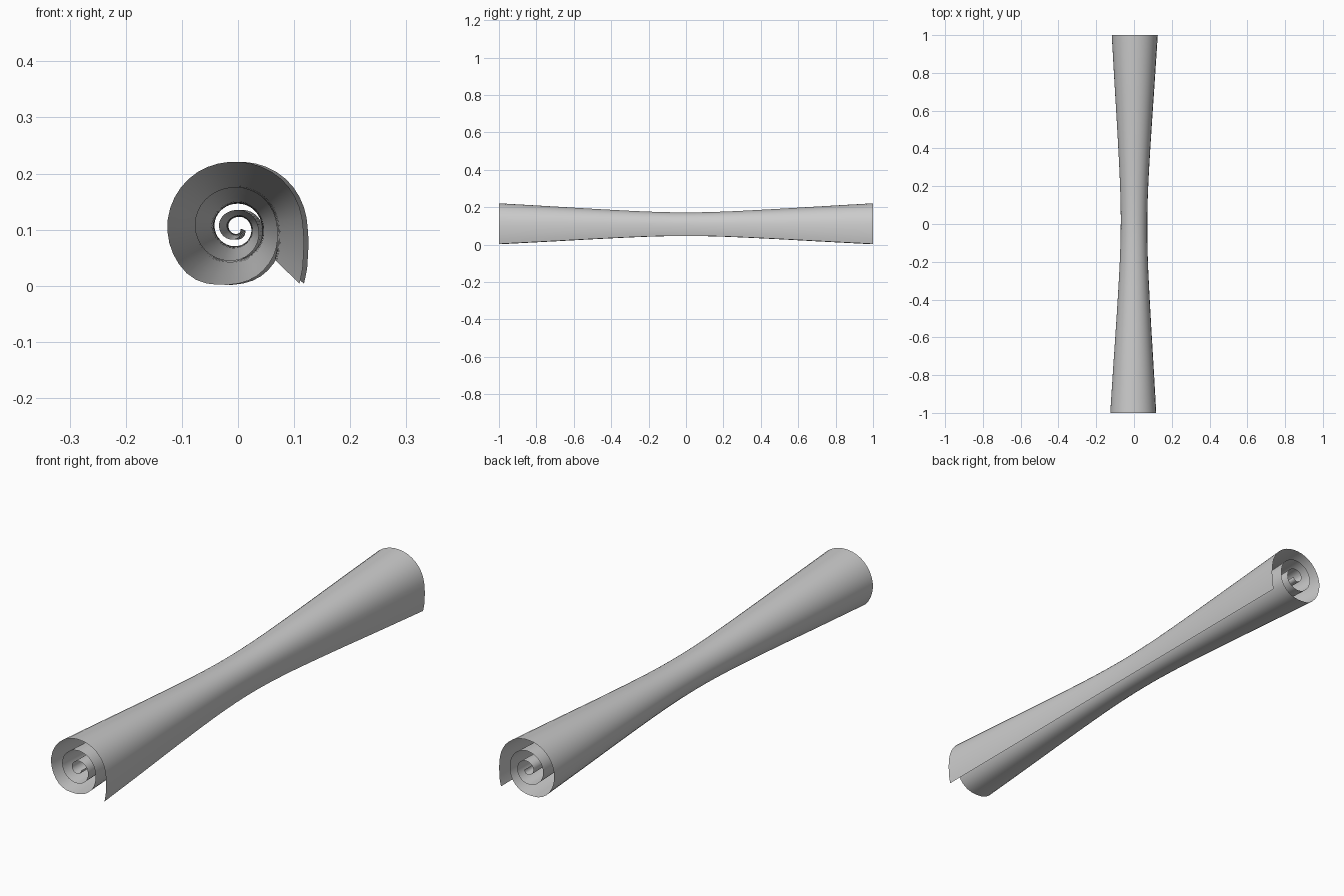
import bpy, bmesh, math

if "Cube" in bpy.data.objects:
    bpy.data.objects.remove(bpy.data.objects["Cube"])

CENTRE_Z = 0.106
SHEAR = 0.004  # slight sideways drift from front to back

# spiral at the open ends: (angle in degrees, radius), outer edge to inner curl
SPIRAL = [(-42, .153), (-25, .133), (-12, .1245), (0, .120), (45, .117), (90, .115),
          (135, .119), (180, .122), (225, .121), (238, .117), (255, .108), (270, .103),
          (291, .097), (315, .088), (360, .074), (450, .070), (540, .073), (630, .061),
          (720, .040), (810, .029), (900, .030), (990, .023), (1040, .012)]
# scale along the length: (distance from the waist, scale)
WAIST = [(0, .576), (.1, .585), (.25, .63), (.5, .745), (.75, .875), (1, 1)]


def smooth(points, t):
    """Cubic interpolation through a short table."""
    def slope(i):
        a, b = points[max(i - 1, 0)], points[min(i + 1, len(points) - 1)]
        return 0 if points is WAIST and i == 0 else (b[1] - a[1]) / (b[0] - a[0])
    i = 0
    while i < len(points) - 2 and t > points[i + 1][0]:
        i += 1
    (x0, y0), (x1, y1) = points[i], points[i + 1]
    h = x1 - x0
    u = (t - x0) / h
    return (y0 * (2*u**3 - 3*u**2 + 1) + slope(i) * h * (u**3 - 2*u**2 + u)
            + y1 * (3*u**2 - 2*u**3) + slope(i + 1) * h * (u**3 - u**2))


# rolled sheet: the spiral swept along y and pinched at the waist
N, M = 110, 40
bm = bmesh.new()
rows = []
for j in range(M + 1):
    y = -1 + 2 * j / M
    s = smooth(WAIST, abs(y))
    row = []
    for i in range(N + 1):
        deg = SPIRAL[0][0] + (SPIRAL[-1][0] - SPIRAL[0][0]) * i / N
        r, a = smooth(SPIRAL, deg) * s, math.radians(deg)
        row.append(bm.verts.new((r * math.cos(a) + SHEAR * y, y, CENTRE_Z + r * math.sin(a))))
    rows.append(row)
for r0, r1 in zip(rows, rows[1:]):
    for i in range(N):
        f = bm.faces.new((r0[i], r1[i], r1[i + 1], r0[i + 1]))
        f.smooth = True
bmesh.ops.reverse_faces(bm, faces=bm.faces)
me = bpy.data.meshes.new("rolled_sheet")
bm.normal_update()
bm.to_mesh(me)
bm.free()
bpy.context.collection.objects.link(bpy.data.objects.new("rolled_sheet", me))
